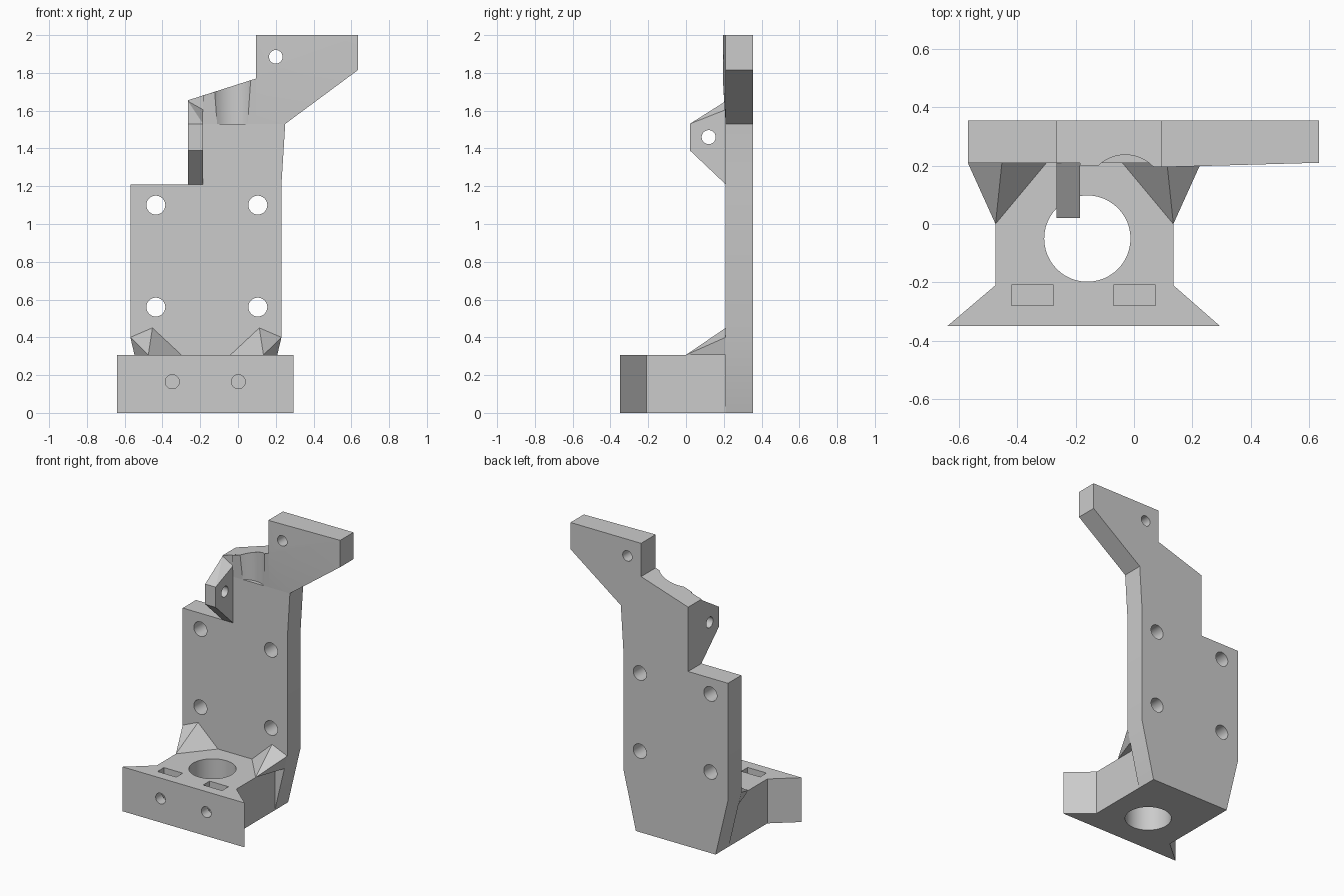
import bpy, bmesh, math
from mathutils import Matrix, Vector

default = bpy.data.objects.get("Cube")
if default:
    bpy.data.objects.remove(default, do_unlink=True)

grey = bpy.data.materials.new("matte grey")
grey.use_nodes = True
COLOUR = (0.6, 0.6, 0.6, 1)
grey.diffuse_color = COLOUR
grey.node_tree.nodes["Principled BSDF"].inputs["Base Color"].default_value = COLOUR


def finish(name, bm):
    bmesh.ops.recalc_face_normals(bm, faces=bm.faces)
    mesh = bpy.data.meshes.new(name)
    bm.to_mesh(mesh)
    bm.free()
    mesh.materials.append(grey)
    obj = bpy.data.objects.new(name, mesh)
    bpy.context.collection.objects.link(obj)
    return obj


def prism(name, outline, start, sweep):
    """Extrude a 2D outline; start places each point in space."""
    bm = bmesh.new()
    face = bm.faces.new([bm.verts.new(start(a, b)) for a, b in outline])
    new = bmesh.ops.extrude_face_region(bm, geom=[face])["geom"]
    bmesh.ops.translate(bm, vec=sweep, verts=[v for v in new if isinstance(v, bmesh.types.BMVert)])
    return finish(name, bm)


def hull(name, points):
    bm = bmesh.new()
    for p in points:
        bm.verts.new(p)
    bmesh.ops.convex_hull(bm, input=bm.verts)
    bmesh.ops.dissolve_limit(bm, angle_limit=0.01, verts=bm.verts, edges=bm.edges)
    return finish(name, bm)


def rod(a, b, radius):
    """Cylindrical cutter from a to b."""
    a, b = Vector(a), Vector(b)
    spin = Vector((0, 0, 1)).rotation_difference(b - a).to_matrix().to_4x4()
    bm = bmesh.new()
    bmesh.ops.create_cone(bm, cap_ends=True, segments=48, radius1=radius, radius2=radius,
                          depth=(b - a).length, matrix=Matrix.Translation((a + b) / 2) @ spin)
    return finish("hole_cutter", bm)


def cut(obj, cutters):
    bpy.ops.object.select_all(action='DESELECT')
    bpy.context.view_layer.objects.active = obj
    obj.select_set(True)
    for c in cutters:
        mod = obj.modifiers.new("cut", 'BOOLEAN')
        mod.operation, mod.solver, mod.object = 'DIFFERENCE', 'EXACT', c
        bpy.ops.object.modifier_apply(modifier=mod.name)
    bpy.ops.object.shade_smooth_by_angle(angle=math.radians(25))
    for c in cutters:
        bpy.data.objects.remove(c, do_unlink=True)


FRONT, BACK = 0.21, 0.355
CENTRE = -0.17          # middle of the base and lower plate


def groove():
    return rod((-0.03, 0.103, 1.53), (-0.03, 0.103, 2.1), 0.134)


def arm_hole():
    return rod((0.2, 0, 1.885), (0.2, 0.5, 1.885), 0.036)


# Tall back plate with the offset upper arm
plate = prism("back_plate",
              [(-0.475, 0), (0.135, 0), (0.23, 0.4), (0.23, 1.21), (0.25, 1.53), (0.635, 1.815),
               (0.635, 2), (0.095, 2), (0.095, 1.77), (-0.265, 1.655), (-0.265, 1.21),
               (-0.57, 1.21), (-0.57, 0.4)],
              lambda x, z: (x, FRONT, z), (0, BACK - FRONT, 0))
screws = [rod((x, 0, z), (x, 0.5, z), 0.05) for x in (-0.435, 0.105) for z in (0.56, 1.1)]
cut(plate, screws + [arm_hole(), groove()])

# Slight swelling on the front of the arm
arm = hull("arm_front_swell",
           [(0.095, 0.195, 2), (0.095, 0.195, 1.77), (0.095, FRONT, 1.53), (0.25, FRONT, 1.53),
            (0.635, FRONT, 1.815), (0.635, FRONT, 2), (0.095, FRONT, 2)])
cut(arm, [arm_hole(), groove()])
neck = hull("neck_front_swell",
            [(0.095, 0.195, 1.77), (-0.185, 0.2, 1.68), (0.095, FRONT, 1.53),
             (-0.185, FRONT, 1.53), (0.095, FRONT, 1.77), (-0.185, FRONT, 1.68)])
cut(neck, [groove()])

# Side ear with a cross hole
ear = hull("side_ear",
           [(x, y, z) for x, top in ((-0.265, 1.65), (-0.185, 1.605))
            for y, z in ((FRONT, 1.21), (0.02, 1.39), (0.02, 1.53), (FRONT, top))])
cut(ear, [rod((-0.4, 0.12, 1.46), (0, 0.12, 1.46), 0.037)])

# Base block with flared front, large bore, nut slots and screw holes
base = prism("base_block",
             [(-0.64, -0.35), (0.295, -0.35), (0.135, -0.21), (0.135, FRONT),
              (-0.475, FRONT), (-0.475, -0.21)],
             lambda x, y: (x, y, 0), (0, 0, 0.307))
cutters = [rod((-0.16, -0.05, -0.1), (-0.16, -0.05, 0.5), 0.148)]
for x in (-0.348, 0.002):
    cutters.append(prism("slot_cutter", [(x - 0.072, -0.28), (x + 0.072, -0.28),
                                         (x + 0.072, -0.21), (x - 0.072, -0.21)],
                         lambda a, b: (a, b, 0.09), (0, 0, 0.4)))
    cutters.append(rod((x, -0.5, 0.165), (x, -0.15, 0.165), 0.037))
cut(base, cutters)

# Corner gussets between base and plate
for name, s in (("left_gusset", 1), ("right_gusset", -1)):
    hull(name, [(CENTRE + s * dx, y, z) for dx, y, z in
                ((0.4, FRONT, 0.4), (0.283, FRONT, 0.45), (0.13, FRONT, 0.307),
                 (0.305, 0, 0.307), (0.378, FRONT, 0.307))])
